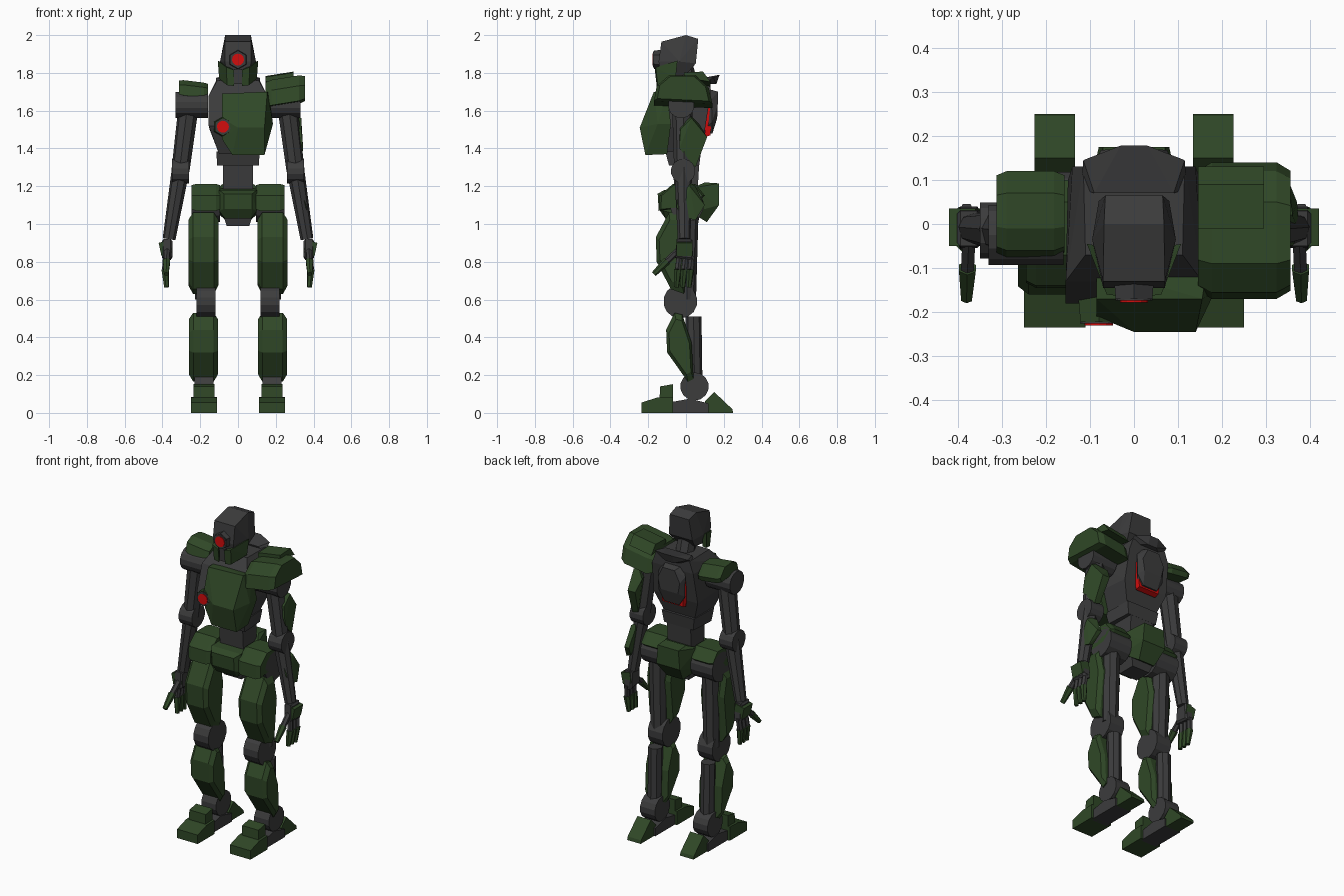
import bpy, bmesh, math
from mathutils import Vector

cube = bpy.data.objects.get("Cube")
if cube:
    bpy.data.objects.remove(cube, do_unlink=True)


def material(name, colour):
    mat = bpy.data.materials.new(name)
    mat.use_nodes = True
    mat.diffuse_color = (*colour, 1)
    mat.node_tree.nodes["Principled BSDF"].inputs["Base Color"].default_value = (*colour, 1)
    return mat


GREEN = material("armour green", (.029, .064, .02))
DARK = material("frame grey", (.045, .045, .046))
RED = material("lens red", (.65, .004, .004))


def finish(name, mat, bm):
    bmesh.ops.recalc_face_normals(bm, faces=bm.faces)
    mesh = bpy.data.meshes.new(name)
    bm.to_mesh(mesh)
    bm.free()
    mesh.materials.append(mat)
    obj = bpy.data.objects.new(name, mesh)
    bpy.context.collection.objects.link(obj)
    return obj


def hull(name, mat, points, side=1):
    """Faceted solid wrapped around a few points, flipped across x by side."""
    bm = bmesh.new()
    for x, y, z in points:
        bm.verts.new((x * side, y, z))
    result = bmesh.ops.convex_hull(bm, input=bm.verts)
    spare = {v for v in result["geom_interior"] + result["geom_unused"]
             if isinstance(v, bmesh.types.BMVert)}
    if spare:
        bmesh.ops.delete(bm, geom=list(spare), context="VERTS")
    bmesh.ops.dissolve_limit(bm, angle_limit=math.radians(1), verts=bm.verts, edges=bm.edges)
    return finish(name, mat, bm)


def both(half):
    """Mirror half of a point set across the centre plane."""
    return half + [(-x, y, z) for x, y, z in half]


def shell(name, mat, profile, centre, half_width, side=1, inset=.8, tilt=0):
    """Side profile of (y, z) points widened along x with chamfered flanks."""
    my = sum(p[0] for p in profile) / len(profile)
    mz = sum(p[1] for p in profile) / len(profile)
    points = []
    for offset, scale in ((1, inset), (.7, 1), (-.7, 1), (-1, inset)):
        dx = offset * half_width
        points += [(centre + dx, my + (y - my) * scale, mz + (z - mz) * scale + dx * tilt)
                   for y, z in profile]
    return hull(name, mat, points, side)


def rod(name, mat, start, end, r_start, r_end=None, side=1, sides=12):
    """Straight or tapered cylinder between two points."""
    a, b = (Vector((p[0] * side, p[1], p[2])) for p in (start, end))
    bm = bmesh.new()
    bmesh.ops.create_cone(bm, cap_ends=True, segments=sides, radius1=r_start,
                          radius2=r_end or r_start, depth=(b - a).length)
    bmesh.ops.rotate(bm, verts=bm.verts, matrix=(b - a).to_track_quat("Z", "Y").to_matrix())
    bmesh.ops.translate(bm, verts=bm.verts, vec=(a + b) / 2)
    return finish(name, mat, bm)


def pivot(name, centre, half_width, radius, side):
    """Round joint turning about the x axis."""
    x, y, z = centre
    rod(name, DARK, (x - half_width, y, z), (x + half_width, y, z), radius, side=side, sides=14)


def lens(name, x, y, z, housing):
    """Red lens in a six-sided housing facing forward."""
    rod(name + "_housing", housing, (x, y + .07, z), (x, y, z), .055, .048, sides=6)
    rod(name + "_rim", DARK, (x, y, z), (x, y - .004, z), .042)
    rod(name + "_lens", RED, (x, y, z), (x, y - .008, z), .032)


# Head, jaw and neck
hull("head", DARK, both([
    (.068, 0, 2), (.065, .065, 1.98), (.07, -.13, 1.965), (.095, -.035, 1.86),
    (.07, -.145, 1.86), (.08, .052, 1.85), (.06, 0, 1.79), (.055, -.13, 1.77)]))
lens("eye", 0, -.17, 1.87, DARK)
rod("neck", DARK, (0, .02, 1.7), (0, -.02, 1.84), .055, sides=8)
for side, label in ((1, "left"), (-1, "right")):
    hull(label + "_jaw", GREEN, [
        (.107, -.045, 1.865), (.1, -.055, 1.77), (.062, -.16, 1.83), (.058, -.15, 1.735),
        (.02, -.165, 1.815), (.02, -.155, 1.73), (.08, -.05, 1.85), (.07, -.06, 1.77)], side)
hull("chin", DARK, both([(.02, -.155, 1.82), (.02, -.15, 1.74), (.02, -.1, 1.82), (.02, -.1, 1.76)]))

# Ribcage, chest plate and chest lens
hull("ribcage", DARK, both([
    (.1, -.12, 1.37), (.1, .06, 1.37), (.155, -.18, 1.52), (.15, .1, 1.5),
    (.155, -.13, 1.68), (.14, .13, 1.69), (.11, -.07, 1.76), (.115, .13, 1.76)]))
hull("chest_plate", GREEN, [
    (-.085, -.17, 1.69), (.155, -.17, 1.7), (-.085, -.21, 1.56), (0, -.245, 1.51),
    (.14, -.245, 1.51), (.185, -.15, 1.53), (.165, -.1, 1.69), (-.085, -.1, 1.69),
    (-.085, -.2, 1.45), (-.03, -.215, 1.365), (.14, -.215, 1.365), (.14, -.1, 1.37),
    (-.03, -.1, 1.37), (.185, -.08, 1.53)])
lens("chest", -.08, -.222, 1.515, GREEN)

# Back frame, red core and pack
hull("rear_collar", DARK, both([
    (.12, .08, 1.74), (.115, .145, 1.775), (.03, .178, 1.79), (.03, .16, 1.74), (.09, .07, 1.77)]))
hull("red_core", RED, both([(.085, .1, 1.63), (.085, .137, 1.62), (.07, .1, 1.46), (.07, .13, 1.47)]))
hull("back_pack", DARK, both([
    (.06, .1, 1.72), (.04, .17, 1.7), (.09, .135, 1.66), (.075, .168, 1.63), (.09, .138, 1.54),
    (.06, .165, 1.56), (.05, .14, 1.48), (.05, .08, 1.48)]))

# Waist
hull("waist", DARK, both([(.08, -.07, 1.32), (.08, .07, 1.32), (.08, -.06, 1.15), (.08, .06, 1.15)]))
hull("rib_skirt", DARK, both([
    (.115, -.11, 1.385), (.11, .08, 1.385), (.11, -.09, 1.31), (.1, .07, 1.31)]))

# Pelvis
hull("front_pelvis", GREEN, both([
    (.1, -.115, 1.18), (.1, -.12, 1.07), (.075, -.15, 1.16), (.075, -.145, 1.08),
    (.07, -.11, 1.03), (.09, 0, 1.19), (.09, 0, 1.04)]))
hull("rear_pelvis", GREEN, both([
    (.11, .03, 1.19), (.07, .175, 1.215), (.08, .175, 1.1), (.055, .11, 1.01),
    (.11, .03, 1.06), (.07, .1, 1.22)]))
hull("crotch", DARK, both([(.085, -.07, 1.07), (.085, .08, 1.07), (.06, -.05, .99), (.06, .06, .99)]))

for side, label in ((1, "left_"), (-1, "right_")):
    # Hip
    leg = .18
    pivot(label + "hip_joint", (.17, .005, 1.1), .075, .09, side)
    shell(label + "hip_cap", GREEN, [
        (-.145, 1.07), (-.14, 1.15), (-.07, 1.212), (.05, 1.212), (.1, 1.15), (.03, 1.09)],
        .17, .075, side, .9)

    # Leg frame and armour
    rod(label + "thigh_frame", DARK, (leg, .015, 1.08), (leg, .005, .6), .052, .048, side, 8)
    shell(label + "thigh_armour", GREEN, [
        (-.09, 1.06), (-.16, .93), (-.155, .8), (-.08, .655), (-.01, .63), (.02, .92), (-.01, 1.06)],
        .183, .08, side)
    pivot(label + "knee", (.17, -.03, .59), .05, .09, side)
    rod(label + "shin_frame", DARK, (leg, .04, .51), (leg, .045, .16), .042, side=side, sides=8)
    shell(label + "shin_armour", GREEN, [
        (-.06, .53), (-.105, .44), (-.1, .32), (.01, .165), (.04, .18), (.03, .37), (-.02, .52)],
        .183, .077, side)
    pivot(label + "ankle", (leg, .045, .14), .05, .075, side)

    # Foot
    shell(label + "sole", DARK, [(-.09, 0), (-.09, .055), (.02, .075), (.12, .05), (.12, 0)],
          leg, .055, side, 1)
    for part, outline, width in (
            ("toe", [(-.235, 0), (-.235, .055), (-.15, .082), (-.07, .085), (-.07, 0)], .07),
            ("instep", [(-.14, .075), (-.137, .14), (-.07, .152), (-.07, .075)], .056),
            ("heel", [(.25, 0), (.245, .02), (.15, .11), (.1, .06), (.12, 0)], .046)):
        shell(label + part, GREEN, outline, leg, width, side, 1)

    # Arm frame
    elbow, wrist = (.305, -.015, 1.28), (.365, -.01, .92)
    pivot(label + "shoulder_joint", (.245, -.025, 1.63), .085, .07, side)
    rod(label + "upper_arm", DARK, (.262, -.02, 1.62), elbow, .054, .048, side, 8)
    pivot(label + "elbow", elbow, .045, .065, side)
    rod(label + "forearm", DARK, elbow, wrist, .047, .034, side, 8)

    # Hand
    shell(label + "palm", DARK, [(-.05, .92), (-.055, .82), (.04, .81), (.03, .92)], .375, .027, side)
    hull(label + "wrist_guard", GREEN, [
        (x, y, z) for y in (-.05, .035)
        for x, z in ((.35, .85), (.405, .83), (.42, .9), (.36, .915))], side)
    for number in range(3):
        y = .033 * number - .035
        middle = (.385, y - .008, .76)
        rod(f"{label}finger_{number}", DARK, (.38, y, .83), middle, .017, side=side, sides=6)
        rod(f"{label}fingertip_{number}", GREEN, middle, (.378, y - .015, .665), .021, .013, side, 6)
    rod(label + "thumb", DARK, (.375, -.04, .86), (.378, -.105, .8), .017, side=side, sides=6)
    rod(label + "thumb_tip", GREEN, (.378, -.1, .805), (.38, -.17, .735), .022, .014, side, 6)

# Large left shoulder and its raised top plate
shell("left_shoulder_armour", GREEN, [
    (-.17, 1.64), (-.155, 1.72), (-.09, 1.775), (.05, 1.775), (.12, 1.71), (.14, 1.625), (-.02, 1.66)],
    .25, .105, inset=.88, tilt=.16)
shell("left_shoulder_plate", GREEN, [(-.01, 1.765), (-.01, 1.79), (.09, 1.795), (.13, 1.74)],
      .22, .075, inset=1, tilt=.16)

# Small right shoulder
shell("right_shoulder_armour", GREEN, [
    (-.075, 1.675), (-.06, 1.73), (-.01, 1.755), (.07, 1.75), (.12, 1.69), (.11, 1.66)],
    .235, .077, -1, .9, tilt=.12)

# Plates behind the left arm
hull("left_upper_arm_guard", GREEN, [
    (.29, -.035, 1.53), (.335, -.03, 1.5), (.3, .03, 1.57), (.335, .03, 1.56), (.25, .07, 1.53),
    (.32, .112, 1.46), (.27, .11, 1.46), (.345, -.035, 1.4), (.33, .05, 1.3), (.29, .05, 1.31)])
hull("left_forearm_guard", GREEN, [
    (.34, -.045, 1.16), (.36, -.05, 1.09), (.33, .02, 1.22), (.36, .02, 1.2), (.31, .05, 1.2),
    (.35, .1, 1.1), (.32, .1, 1.1), (.375, -.02, 1.04), (.37, .05, 1.02), (.34, .05, 1.03)])
